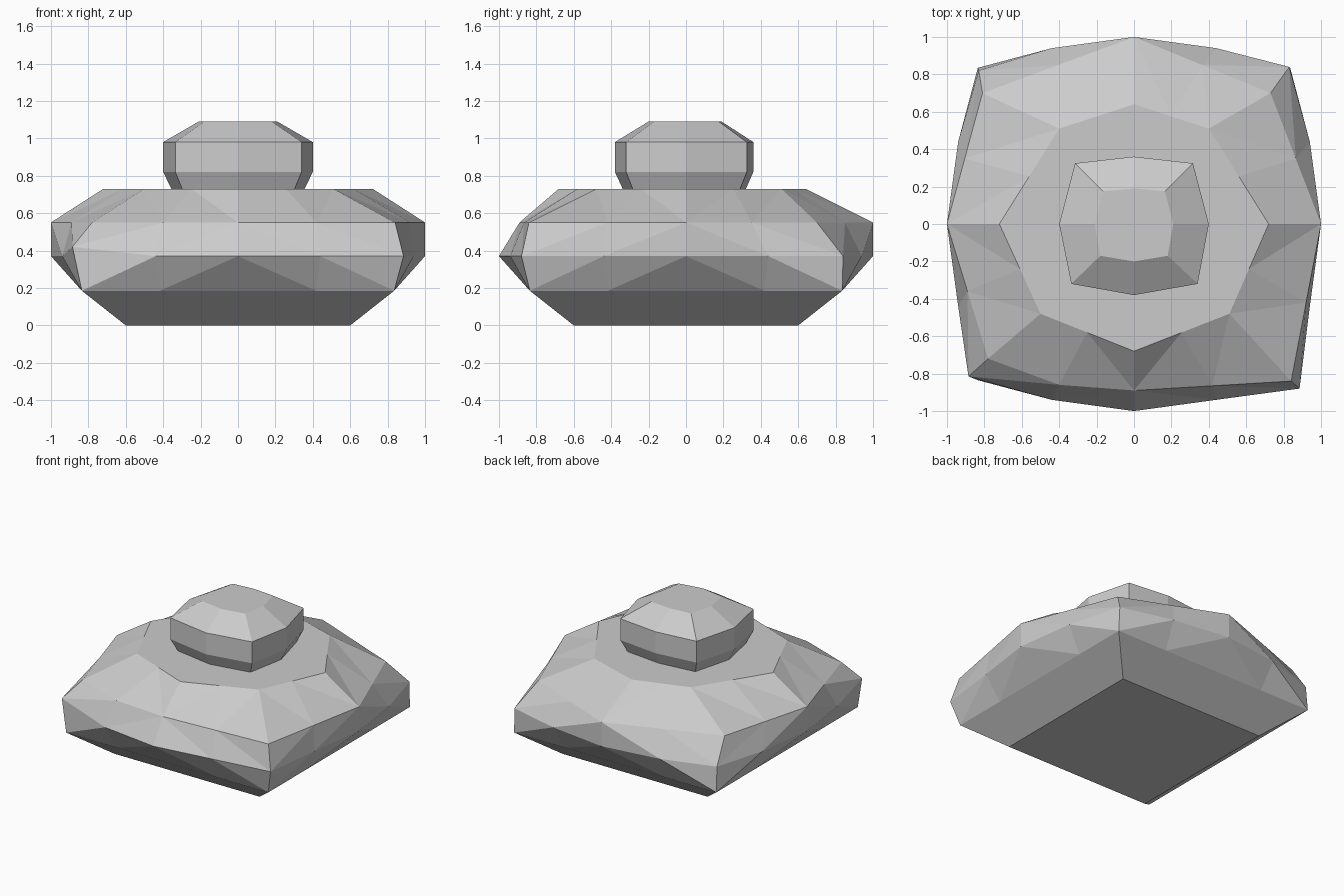
import bpy, bmesh

if "Cube" in bpy.data.objects:
    bpy.data.objects.remove(bpy.data.objects["Cube"])


def corners_and_mids(points, z):
    """Lift eight outline points to a height (a third value overrides it)."""
    return [(p[0], p[1], p[2] if len(p) > 2 else z) for p in points]


def split(ring, quarter=None):
    """Add a point between each neighbouring pair, giving sixteen."""
    out = []
    for i, a in enumerate(ring):
        b = ring[(i + 1) % len(ring)]
        m = [(a[k] + b[k]) / 2 for k in range(3)]
        if quarter:
            sx = 1 if m[0] > 0 else -1
            sy = 1 if m[1] > 0 else -1
            near_side = abs(m[0]) > abs(m[1])
            m = [sx * (0.94 if near_side else 0.44),
                 sy * (0.44 if near_side else 0.94), quarter]
        out += [a, tuple(m)]
    return out


def square(r, z):
    s = [(0, -r), (r, -r), (r, 0), (r, r), (0, r), (-r, r), (-r, 0), (-r, -r)]
    return split(corners_and_mids(s, z))


def loft(name, rings, diagonals):
    """Skin closed rings; diagonals: 0 quads, 1 lean to mids, -1 to corners."""
    bm = bmesh.new()
    rows = [[bm.verts.new(p) for p in r] for r in rings]
    n = len(rows[0])
    for a, b, d in zip(rows, rows[1:], diagonals):
        for i in range(n):
            j = (i + 1) % n
            if d == 0:
                bm.faces.new((a[i], a[j], b[j], b[i]))
            elif (i % 4 < 2) == (d > 0):
                bm.faces.new((a[i], a[j], b[i]))
                bm.faces.new((a[j], b[j], b[i]))
            else:
                bm.faces.new((a[i], a[j], b[j]))
                bm.faces.new((a[i], b[j], b[i]))
    bm.faces.new(rows[0][::-1])
    bm.faces.new(rows[-1])
    bmesh.ops.recalc_face_normals(bm, faces=bm.faces)
    mesh = bpy.data.meshes.new(name)
    bm.to_mesh(mesh)
    bm.free()
    obj = bpy.data.objects.new(name, mesh)
    bpy.context.collection.objects.link(obj)
    return obj


# Wide faceted body: outlines run from front middle, anticlockwise
belly = [(0, -1), (.885, -.88), (1, 0), (.83, .84),
         (0, 1), (-.83, .82), (-1, 0), (-.885, -.815, .42)]
shoulder = [(0, -.89), (.84, -.84), (1, 0), (.73, .70),
            (0, 1), (-.81, .70), (-1, 0), (-.78, -.72)]
deck = [(0, -.68), (.51, -.48), (.72, 0), (.40, .51),
        (0, .64), (-.40, .51), (-.72, 0), (-.50, -.48)]
shoulder_ring = split(corners_and_mids(shoulder, .55))
shoulder_ring[15] = (-.40, -.86, .55)
loft("body", [square(.6, 0), square(.835, .185),
              split(corners_and_mids(belly, .37), .37),
              shoulder_ring,
              split(corners_and_mids(deck, .73))], [0, 1, 1, -1])

# Eight-sided knob on top
rim = [(0, -.38), (.34, -.32), (.40, 0), (.315, .325),
       (0, .36), (-.315, .325), (-.40, 0), (-.335, -.32)]
cap = [(0, -.20), (.18, -.17), (.21, 0), (.165, .175),
       (0, .19), (-.165, .175), (-.21, 0), (-.18, -.17)]
neck = [(x * .89, y * .89) for x, y in rim]
loft("knob", [corners_and_mids(neck, .73), corners_and_mids(rim, .82),
              corners_and_mids(rim, .98), corners_and_mids(cap, 1.09)],
     [0, 0, 0])
